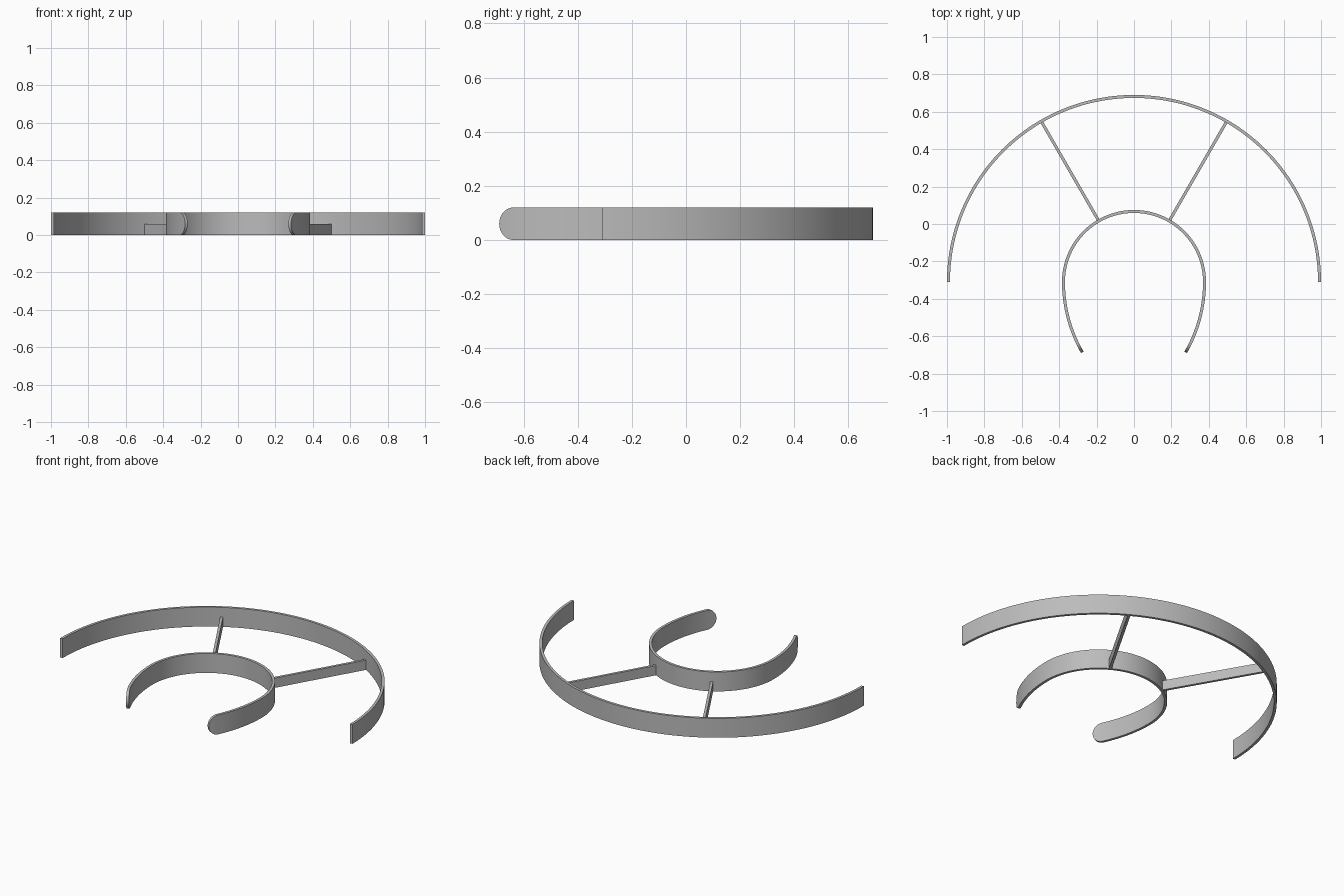
import bpy, bmesh, math
from mathutils import Vector

HEIGHT, THICK = 0.12, 0.016
CENTRE_Y = -0.31
OUTER_R, INNER_R = 1.0, 0.385
TAIL_R, TAIL_ANGLE = 0.76, math.radians(30)

cube = bpy.data.objects.get("Cube")
if cube:
    bpy.data.objects.remove(cube, do_unlink=True)

grey = bpy.data.materials.new("plain grey")
grey.use_nodes = True
grey.diffuse_color = (0.5, 0.5, 0.5, 1)
grey.node_tree.nodes["Principled BSDF"].inputs["Base Color"].default_value = (0.5, 0.5, 0.5, 1)


def finish(name, bm):
    """Turn a bmesh into a grey object with smooth curves and sharp edges."""
    bmesh.ops.recalc_face_normals(bm, faces=bm.faces)
    mesh = bpy.data.meshes.new(name)
    bm.to_mesh(mesh)
    bm.free()
    obj = bpy.data.objects.new(name, mesh)
    bpy.context.collection.objects.link(obj)
    mesh.materials.append(grey)
    bpy.ops.object.select_all(action='DESELECT')
    obj.select_set(True)
    bpy.context.view_layer.objects.active = obj
    bpy.ops.object.shade_smooth_by_angle(angle=math.radians(30))
    return obj


def band(name, stations):
    """Sweep a thin upright strip; each station is (outer point, outward normal, half height)."""
    bm = bmesh.new()
    rings = []
    for p, n, half in stations:
        q = p - n * THICK
        low, high = HEIGHT / 2 - half, HEIGHT / 2 + half
        rings.append([bm.verts.new((a.x, a.y, z))
                      for a, z in ((p, low), (p, high), (q, high), (q, low))])
    for a, b in zip(rings, rings[1:]):
        for i in range(4):
            j = (i + 1) % 4
            bm.faces.new((a[i], a[j], b[j], b[i]))
    bm.faces.new(rings[0])
    bm.faces.new(rings[-1])
    return finish(name, bm)


def arc(cx, radius, angles, half=lambda a: HEIGHT / 2):
    out = []
    for a in angles:
        n = Vector((math.cos(a), math.sin(a)))
        out.append((Vector((cx, CENTRE_Y)) + n * radius, n, half(a)))
    return out


def tail_half(a):
    """Half height along the tail, rounding off to a semicircle at its tip."""
    r = HEIGHT / 2
    s = min(r, (TAIL_ANGLE + a) * TAIL_R)
    return max(0.002, math.sqrt(max(0, r * r - (r - s) ** 2)))


# Large half ring
band("outer_arc", arc(0, OUTER_R, [math.pi * i / 96 for i in range(97)]))

# Horseshoe: rounded tip, gently curved tail, half ring, mirrored tail
tip = HEIGHT / 2 / TAIL_R
angles = [-TAIL_ANGLE + tip * (1 - math.cos(math.pi / 2 * i / 12)) for i in range(13)]
angles += [(tip - TAIL_ANGLE) * (1 - i / 16) for i in range(1, 16)]
tail = arc(INNER_R - TAIL_R, TAIL_R, angles, tail_half)
mirrored = [(Vector((-p.x, p.y)), Vector((-n.x, n.y)), h) for p, n, h in reversed(tail)]
band("inner_horseshoe",
     tail + arc(0, INNER_R, [math.pi * i / 64 for i in range(65)]) + mirrored)

# Two low radial struts joining the rings
for name, angle in (("left_strut", math.radians(60)), ("right_strut", math.radians(120))):
    along = Vector((math.cos(angle), math.sin(angle), 0))
    side = Vector((-along.y, along.x, 0)) * THICK / 2
    base = Vector((0, CENTRE_Y, 0))
    bm = bmesh.new()
    foot = [bm.verts.new(base + along * r + side * s)
            for r, s in ((INNER_R - THICK / 2, -1), (OUTER_R - THICK / 2, -1),
                         (OUTER_R - THICK / 2, 1), (INNER_R - THICK / 2, 1))]
    face = bm.faces.new(foot)
    top = bmesh.ops.extrude_face_region(bm, geom=[face])["geom"]
    bmesh.ops.translate(bm, vec=(0, 0, HEIGHT / 2),
                        verts=[v for v in top if isinstance(v, bmesh.types.BMVert)])
    finish(name, bm)
